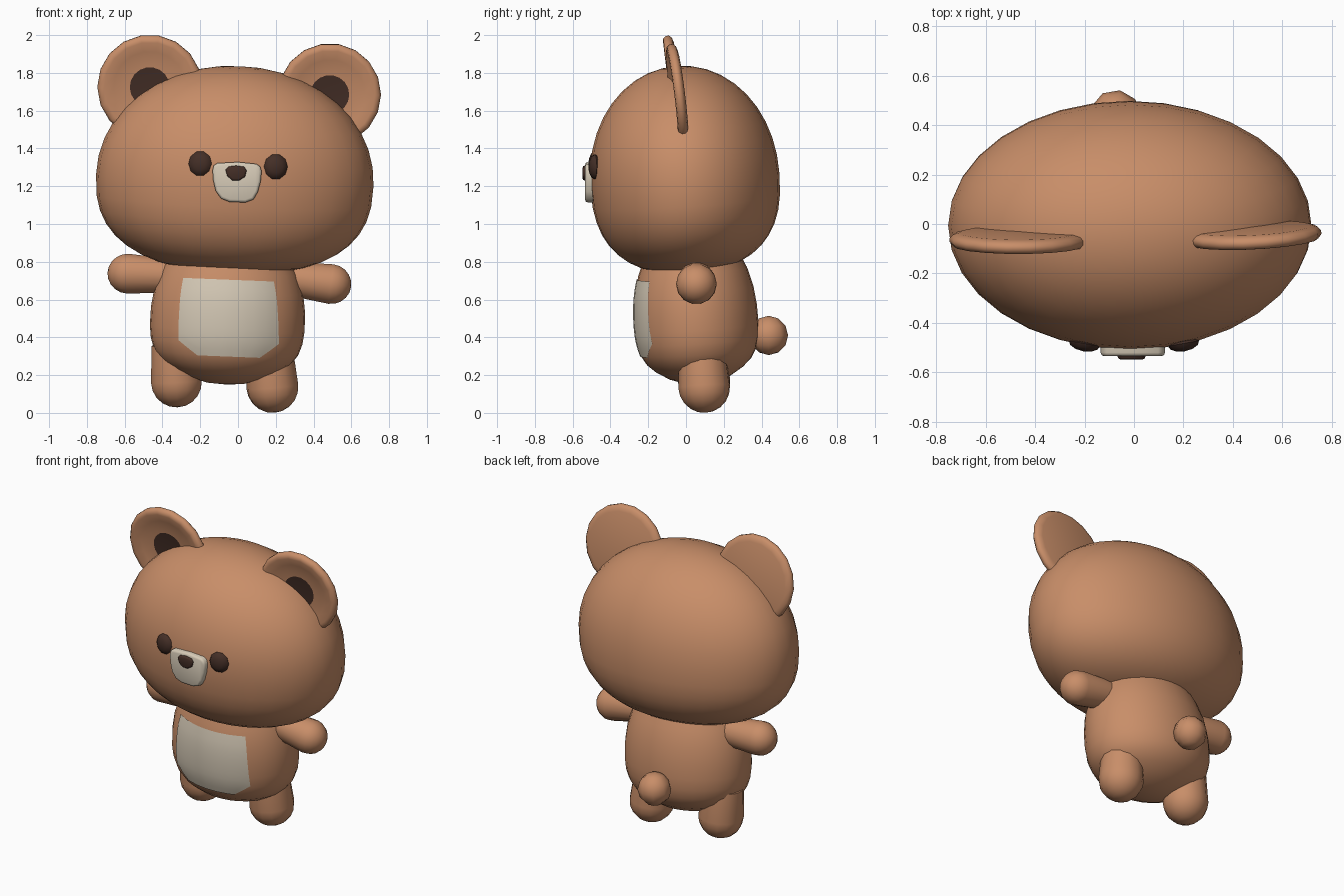
import bpy, bmesh, math
from mathutils import Matrix, Vector
from mathutils.bvhtree import BVHTree

if "Cube" in bpy.data.objects:
    bpy.data.objects.remove(bpy.data.objects["Cube"])


def material(name, rgb):
    m = bpy.data.materials.new(name)
    m.diffuse_color = (*rgb, 1)
    m.use_nodes = True
    m.node_tree.nodes["Principled BSDF"].inputs["Base Color"].default_value = m.diffuse_color
    return m


BROWN = material("brown_fur", (0.58, 0.27, 0.14))
CREAM = material("cream_fur", (0.67, 0.59, 0.47))
DARK = material("dark_brown", (0.058, 0.028, 0.02))


def finish(name, bm, *mats):
    mesh = bpy.data.meshes.new(name)
    bm.to_mesh(mesh)
    bm.free()
    for m in mats:
        mesh.materials.append(m)
    ob = bpy.data.objects.new(name, mesh)
    bpy.context.collection.objects.link(ob)
    return ob


def rot(axis, deg):
    return Matrix.Rotation(math.radians(deg), 4, axis)


LEAN = rot('Y', 2.5) @ rot('X', 4)   # slight lean of the whole figure


def lathe(profile, segs, scale=(1, 1, 1), turn=Matrix(), centre=(0, 0, 0)):
    """Spin (radius, height) points around local z, then place the result."""
    bm = bmesh.new()
    rings = [[bm.verts.new((r * math.cos(2 * math.pi * i / segs),
                            r * math.sin(2 * math.pi * i / segs), z))
              for i in range(segs)] for r, z in profile]
    for a, b in zip(rings, rings[1:]):
        for i in range(segs):
            j = (i + 1) % segs
            bm.faces.new((a[i], a[j], b[j], b[i]))
    bmesh.ops.remove_doubles(bm, verts=bm.verts, dist=1e-5)
    bmesh.ops.recalc_face_normals(bm, faces=bm.faces)
    bm.transform(Matrix.Translation(centre) @ turn @ Matrix.Diagonal((*scale, 1)))
    return bm


def ball(name, centre, radii, mat, segs, rings, turn=Matrix()):
    prof = [(math.sin(math.pi * k / rings), -math.cos(math.pi * k / rings))
            for k in range(rings + 1)]
    return finish(name, lathe(prof, segs, radii, turn, centre), mat)


def limb(name, start, end, r0, r1):
    """Rounded limb: tapered tube from start, closed by a half ball at end."""
    start, end = Vector(start), Vector(end)
    axis = end - start
    length = axis.length
    prof = [(0, 0), (r0, 0)]
    prof += [(r1 * math.cos(math.pi / 2 * k / 5),
              length + r1 * math.sin(math.pi / 2 * k / 5)) for k in range(5)]
    prof.append((0, length + r1))
    turn = axis.to_track_quat('Z', 'Y').to_matrix().to_4x4()
    finish(name, lathe(prof, 14, turn=turn, centre=start), BROWN)


def plate(name, outline, front, back, bevel, mat):
    """Bevelled plate from an (x, z) outline, facing -y."""
    bm = bmesh.new()
    face = bm.faces.new([bm.verts.new((x, front, z)) for x, z in outline])
    ext = bmesh.ops.extrude_face_region(bm, geom=[face])
    for v in ext["geom"]:
        if isinstance(v, bmesh.types.BMVert):
            v.co.y = back
    bmesh.ops.recalc_face_normals(bm, faces=bm.faces)
    rim = [e for e in bm.edges if all(abs(v.co.y - front) < 1e-5 for v in e.verts)]
    bmesh.ops.bevel(bm, geom=rim, offset=bevel, segments=2, profile=0.5, affect='EDGES')
    finish(name, bm, mat)


# Head: wide egg with a flatter underside
head_profile = []
for k in range(-10, 11):
    a = math.pi / 2 * k / 10
    n, h = (2.5, 0.49) if k < 0 else (2.05, 0.605)
    s = math.sin(a)
    r = max(math.cos(a), 0) ** (2 / n) if abs(k) < 10 else 0
    head_profile.append((r, math.copysign(abs(s) ** (2 / n), s) * h))
finish("head", lathe(head_profile, 32, (0.735, 0.502, 1), LEAN, (-0.017, -0.006, 1.232)), BROWN)

# Body: barrel with a rounded base
body_profile = [(0, -0.30), (0.25, -0.292), (0.5, -0.262), (0.7, -0.222), (0.84, -0.18),
                (0.93, -0.13), (0.98, -0.07), (1, 0), (0.995, 0.1), (0.96, 0.2),
                (0.88, 0.3), (0.75, 0.4)]
body = lathe(body_profile, 32, (0.41, 0.328, 1), LEAN, (-0.057, 0.057, 0.45))
tree = BVHTree.FromBMesh(body)
finish("body", body, BROWN)

# Belly patch: thin sheet laid on the front of the body
bm = bmesh.new()
rows = []
widths = [(0.705, 0.24), (0.65, 0.25), (0.6, 0.256), (0.55, 0.26), (0.5, 0.263),
          (0.45, 0.265), (0.41, 0.266), (0.375, 0.266), (0.335, 0.215), (0.298, 0.165)]
for z, w in widths:
    row = []
    for i in range(17):
        x = w * (i / 8 - 1)
        hit, normal, _, _ = tree.ray_cast(Vector((x - 0.05, -2, z - 0.04 * x)), Vector((0, 1, 0)))
        row.append(bm.verts.new(hit + Vector((0, -0.006, 0))))
    rows.append(row)
for a, b in zip(rows, rows[1:]):
    for i in range(16):
        bm.faces.new((a[i], b[i], b[i + 1], a[i + 1]))
finish("belly_patch", bm, CREAM)

# Ears: shallow dishes with a dark centre
ear_profile = [(0, 0.0), (0.105, 0.003), (0.19, 0.012), (0.24, 0.027), (0.262, 0.024),
               (0.275, 0.008), (0.275, -0.008), (0.262, -0.022), (0.235, -0.03), (0, -0.034)]
for name, centre, size, yaw in (("left_ear", (-0.467, -0.065, 1.725), 1.01, 0),
                                ("right_ear", (0.485, -0.047, 1.685), 0.99, 3)):
    bm = lathe(ear_profile, 18, (size, size, 1), rot('Z', yaw) @ rot('X', 97), centre)
    for f in bm.faces:
        reach = max((v.co - Vector(centre)).length for v in f.verts)
        f.material_index = 1 if reach < 0.12 else 0
    finish(name, bm, BROWN, DARK)

# Limbs
limb("left_arm", (-0.34, 0.055, 0.725), (-0.583, 0.055, 0.737), 0.09, 0.108)
limb("right_arm", (0.25, 0.055, 0.715), (0.492, 0.055, 0.682), 0.09, 0.108)
limb("left_leg", (-0.335, 0.085, 0.36), (-0.326, 0.096, 0.167), 0.125, 0.138)
limb("right_leg", (0.165, 0.085, 0.34), (0.182, 0.096, 0.138), 0.125, 0.138)

# Tail
ball("tail", (-0.075, 0.438, 0.41), (0.104, 0.104, 0.104), BROWN, 9, 6)

# Eyes
for name, x, z, yaw in (("left_eye", -0.2, 1.318, -10), ("right_eye", 0.2, 1.303, 10)):
    ball(name, (x, -0.483, z), (0.064, 0.068, 0.032), DARK, 10, 6, rot('Z', yaw) @ rot('X', 90))

# Muzzle and nose
plate("muzzle", [(-0.11, 1.322), (-0.128, 1.31), (-0.135, 1.285), (-0.131, 1.23), (-0.118, 1.175),
                 (-0.09, 1.135), (-0.045, 1.117), (0.04, 1.114), (0.082, 1.13), (0.105, 1.17),
                 (0.12, 1.225), (0.125, 1.28), (0.117, 1.305), (0.098, 1.318), (0, 1.328)],
      -0.534, -0.46, 0.014, CREAM)
plate("nose", [(-0.066, 1.288), (-0.05, 1.304), (-0.01, 1.309), (0.032, 1.303), (0.046, 1.284),
               (0.037, 1.25), (0.006, 1.23), (-0.03, 1.231), (-0.057, 1.254)],
      -0.547, -0.51, 0.01, DARK)

# Smooth shading with sharp edges kept
bpy.ops.object.select_all(action='SELECT')
bpy.context.view_layer.objects.active = bpy.data.objects["head"]
bpy.ops.object.shade_smooth_by_angle(angle=math.radians(50))
